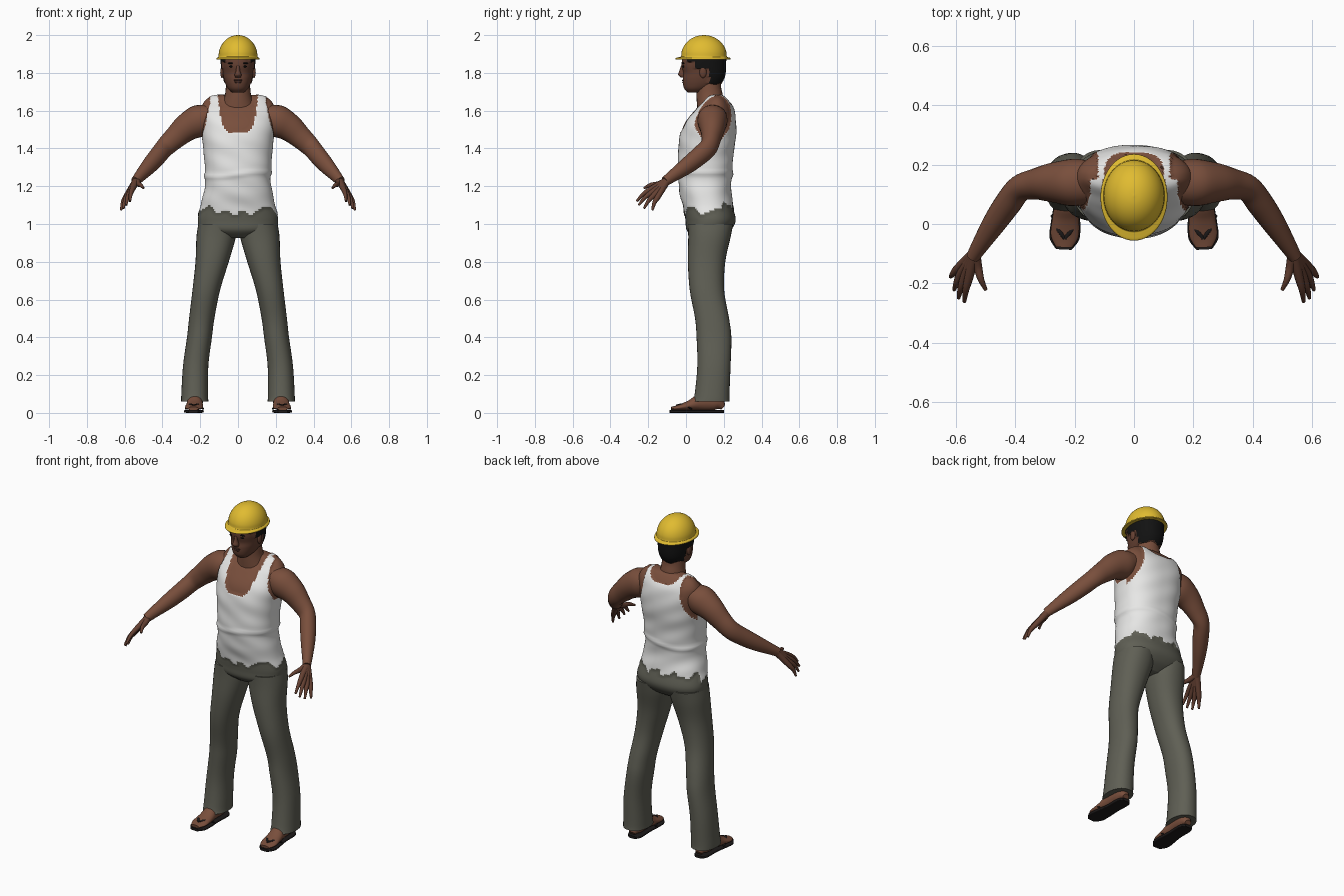
import bpy, bmesh
from math import sin, cos, pi, exp, radians, copysign
from mathutils import Vector

if "Cube" in bpy.data.objects:
    bpy.data.objects.remove(bpy.data.objects["Cube"])


def material(name, r, g, b):
    mat = bpy.data.materials.new(name)
    mat.use_nodes = True
    mat.diffuse_color = (r, g, b, 1)
    shader = next(n for n in mat.node_tree.nodes if n.type == 'BSDF_PRINCIPLED')
    shader.inputs["Base Color"].default_value = (r, g, b, 1)
    shader.inputs["Roughness"].default_value = 0.8
    return mat


SKIN = material("brown skin", .19, .077, .045)
DARK_SKIN = material("dark brown skin", .13, .052, .032)
LIP = material("lip brown", .075, .03, .022)
SHIRT = material("white cotton", .8, .8, .79)
PANTS = material("olive grey cloth", .115, .115, .09)
HAIR = material("black hair", .006, .006, .006)
SOLE = material("black rubber", .012, .01, .01)
YELLOW = material("yellow plastic", .75, .5, .03)


def spline(rows, k):
    """Smooth curve of number tuples through all the rows."""
    out = []
    for i in range(len(rows) - 1):
        quad = [rows[max(i - 1, 0)], rows[i], rows[i + 1], rows[min(i + 2, len(rows) - 1)]]
        for j in range(k):
            t = j / k
            out.append([b + .5 * t * (c - a + t * (2 * a - 5 * b + 4 * c - d + t * (3 * (b - c) + d - a)))
                        for a, b, c, d in zip(*quad)])
    return out + [list(rows[-1])]


def finish(name, bm, mats):
    bmesh.ops.recalc_face_normals(bm, faces=bm.faces[:])
    mesh = bpy.data.meshes.new(name)
    bm.to_mesh(mesh)
    bm.free()
    for mat in mats:
        mesh.materials.append(mat)
    obj = bpy.data.objects.new(name, mesh)
    bpy.context.collection.objects.link(obj)
    bpy.ops.object.select_all(action='DESELECT')
    obj.select_set(True)
    bpy.context.view_layer.objects.active = obj
    bpy.ops.object.shade_smooth_by_angle(angle=radians(50))
    return obj


def tube(name, rows, mats, side=1, flat=False, k=5, n=24, power=2.0, rule=None, puff=None):
    """Skin over oval rings (x, y, z, half width, half depth); flat keeps rings level."""
    rings = spline(rows, k)
    bm = bmesh.new()
    loops = []
    for i, (x, y, z, a, b) in enumerate(rings):
        u, v = Vector((1, 0, 0)), Vector((0, 1, 0))
        if not flat:
            t = Vector(rings[min(i + 1, len(rings) - 1)][:3]) - Vector(rings[max(i - 1, 0)][:3])
            u = t.cross(Vector((0, 0, 1))).normalized()
            v = u.cross(t).normalized()
        loop = []
        for j in range(n):
            c, s = cos(2 * pi * j / n), sin(2 * pi * j / n)
            c, s = copysign(abs(c) ** (2 / power), c), copysign(abs(s) ** (2 / power), s)
            p = Vector((x, y, z)) + u * a * c + v * b * s
            loop.append(bm.verts.new((p.x * side, p.y, p.z)))
        loops.append(loop)
    for low, high in zip(loops, loops[1:]):
        for j in range(n):
            m = (j + 1) % n
            bm.faces.new((low[j], low[m], high[m], high[j]))
    bm.faces.new(loops[0])
    bm.faces.new(loops[-1])
    bmesh.ops.recalc_face_normals(bm, faces=bm.faces[:])
    if rule:
        for f in bm.faces:
            f.material_index = rule(f.calc_center_median())
        bm.normal_update()
        for v in bm.verts:
            if any(f.material_index == 1 for f in v.link_faces):
                v.co += v.normal * puff(v.co)
    return finish(name, bm, mats)


def blob(name, loc, scale, mat):
    bm = bmesh.new()
    bmesh.ops.create_uvsphere(bm, u_segments=16, v_segments=10, radius=1)
    for v in bm.verts:
        v.co = Vector(loc) + v.co * Vector(scale)
    return finish(name, bm, [mat])


def level(rows):
    """Centred level rings from (height, half width, front y, back y)."""
    return [(0, (f + b) / 2, z, w, (b - f) / 2) for z, w, f, b in rows]


# Torso: skin above the shirt neckline and armholes, trousers below the ragged hem
def torso_rule(p):
    x = abs(p.x)
    hem = 1.062 + .012 * sin(70 * p.x + 40 * p.y) + .04 * exp(-((x - .145) / .025) ** 2)
    if p.y > .15:
        hem = 1.095 + .014 * sin(55 * p.x) + .01 * sin(130 * p.x)
    if p.z < hem:
        return 2
    drop = max(0, min(1, (1.64 - p.z) / .23))
    if p.y < .15:
        neck, arm = 1.485 + .19 * (x / .105) ** 6, .145 + .05 * drop
    else:
        neck, arm = 1.63 + .05 * (x / .1) ** 4, .12 + .07 * drop ** 2
    hole = p.z > 1.41 and x > arm
    return 0 if p.z > neck or hole else 1


def wrinkles(p):
    fold = .006 * exp(-((p.z - 1.262 - .012 * sin(14 * p.x)) / .012) ** 2)
    return .005 + fold + .0025 * sin(48 * p.z + 13 * p.x) * sin(17 * p.x + 9 * p.z)


tube("torso", level([
    (.925, .08, .05, .18), (.965, .19, .005, .235), (1.02, .213, -.003, .263),
    (1.1, .192, -.012, .245), (1.17, .176, -.03, .235), (1.25, .168, -.038, .238),
    (1.35, .175, -.038, .245), (1.45, .184, -.03, .257), (1.53, .195, -.008, .262),
    (1.6, .198, .045, .25), (1.64, .184, .085, .232), (1.67, .152, .11, .21),
    (1.682, .1, .125, .195)]),
    [SKIN, SHIRT, PANTS], flat=True, k=8, n=112, power=2.3, rule=torso_rule, puff=wrinkles)

# Neck and head
tube("neck", level([(1.61, .09, .06, .2), (1.68, .07, .055, .195),
                    (1.73, .064, .055, .185), (1.79, .06, .06, .185)]), [SKIN], flat=True)


def head_rule(p):
    back = p.y > .125 and p.z > 1.75 + .006 * sin(90 * p.x)
    temple = p.y > .045 and p.z > 1.825
    fringe = p.y > .01 and p.z > 1.862
    return 1 if back or temple or fringe else 0


tube("head", level([
    (1.695, .03, .012, .09), (1.715, .052, -.008, .13), (1.74, .066, -.016, .175),
    (1.77, .075, -.017, .195), (1.8, .08, -.014, .203), (1.84, .084, -.023, .205),
    (1.88, .084, -.018, .205), (1.91, .075, 0, .19)]),
    [DARK_SKIN, HAIR], flat=True, k=8, n=56, power=2.2, rule=head_rule, puff=lambda p: .007)
tube("nose", [(0, -.016, 1.84, .008, .01), (0, -.02, 1.812, .011, .015),
              (0, -.022, 1.79, .018, .02), (0, -.014, 1.775, .014, .012)],
     [DARK_SKIN], flat=True, n=14)
blob("upper_lip", (0, -.014, 1.761), (.025, .007, .005), LIP)
blob("lower_lip", (0, -.012, 1.751), (.021, .008, .006), LIP)

# Safety helmet: flared brim running into a half-round dome
dome = [(0, .095, 1.888 + .112 * sin(t), .103 * cos(t), .121 * cos(t))
        for t in (radians(a) for a in range(0, 90, 11))]
tube("helmet", [(0, .09, 1.872, .113, .146), (0, .09, 1.879, .112, .144),
                (0, .093, 1.884, .105, .127)] + dome + [(0, .095, 2, .002, .002)],
     [YELLOW], flat=True, k=4, n=48)

# Paired parts
for side, label in ((1, "left"), (-1, "right")):
    blob(label + "_eye", (side * .035, -.013, 1.834), (.013, .005, .005), HAIR)
    blob(label + "_eyebrow", (side * .037, -.014, 1.851), (.019, .006, .004), HAIR)
    blob(label + "_ear", (side * .084, .09, 1.803), (.01, .019, .03), DARK_SKIN)

    # Arm
    tube(label + "_arm", [
        (.13, .145, 1.585, .065, .05), (.2, .14, 1.55, .08, .084), (.27, .14, 1.512, .068, .074),
        (.33, .135, 1.46, .053, .061), (.385, .12, 1.408, .045, .053), (.425, .07, 1.36, .045, .05),
        (.47, .005, 1.308, .04, .044), (.515, -.065, 1.258, .03, .033),
        (.543, -.11, 1.226, .023, .026)], [SKIN], side)

    # Hand: five digits whose roots merge into the palm
    wrist = Vector((.538, -.1, 1.23))
    digits = {
        "thumb": ((.527, -.145, 1.212), (.5, -.222, 1.19)),
        "index_finger": ((.557, -.18, 1.188), (.572, -.262, 1.12)),
        "middle_finger": ((.57, -.175, 1.172), (.592, -.25, 1.1)),
        "ring_finger": ((.583, -.166, 1.156), (.607, -.222, 1.082)),
        "little_finger": ((.594, -.15, 1.142), (.619, -.178, 1.073))}
    for digit, (knuckle, tip) in digits.items():
        root, end = Vector(knuckle), Vector(tip)
        middle = (root + end) / 2 + Vector((.003, -.003, .006))
        tube(label + "_" + digit, [(*wrist, .02, .02), (*root, .015, .015),
                                   (*middle, .011, .011), (*end, .006, .006)],
             [DARK_SKIN], side, n=12)

    # Trouser leg
    tube(label + "_trouser_leg", [
        (.11, .13, 1.0, .1, .12), (.116, .124, .93, .104, .112), (.137, .109, .8, .088, .099),
        (.168, .111, .65, .073, .091), (.192, .138, .5, .067, .09), (.204, .148, .4, .066, .092),
        (.224, .148, .25, .067, .088), (.229, .138, .1, .071, .092), (.229, .133, .06, .072, .098)],
        [PANTS], side, flat=True, n=32, power=2.2)

    # Foot and sandal
    tube(label + "_foot", [
        (.225, .198, .03, .02, .015), (.225, .16, .055, .038, .042), (.228, .08, .056, .04, .044),
        (.23, .02, .04, .045, .027), (.234, -.04, .028, .047, .014), (.236, -.078, .023, .028, .009)],
        [SKIN], side)
    tube(label + "_sandal_sole", [
        (.225, .202, .008, .024, .008), (.225, .17, .008, .042, .008), (.227, .08, .008, .042, .008),
        (.231, 0, .008, .05, .008), (.235, -.05, .008, .05, .008), (.237, -.086, .008, .026, .008)],
        [SOLE], side, power=5)
    for edge in (-1, 1):
        tube(label + ("_inner_strap" if edge < 0 else "_outer_strap"), [
            (.234, -.05, .04, .005, .004), (.232 + .024 * edge, -.015, .045, .008, .004),
            (.23 + .046 * edge, .03, .02, .006, .004)], [SOLE], side, n=10)
